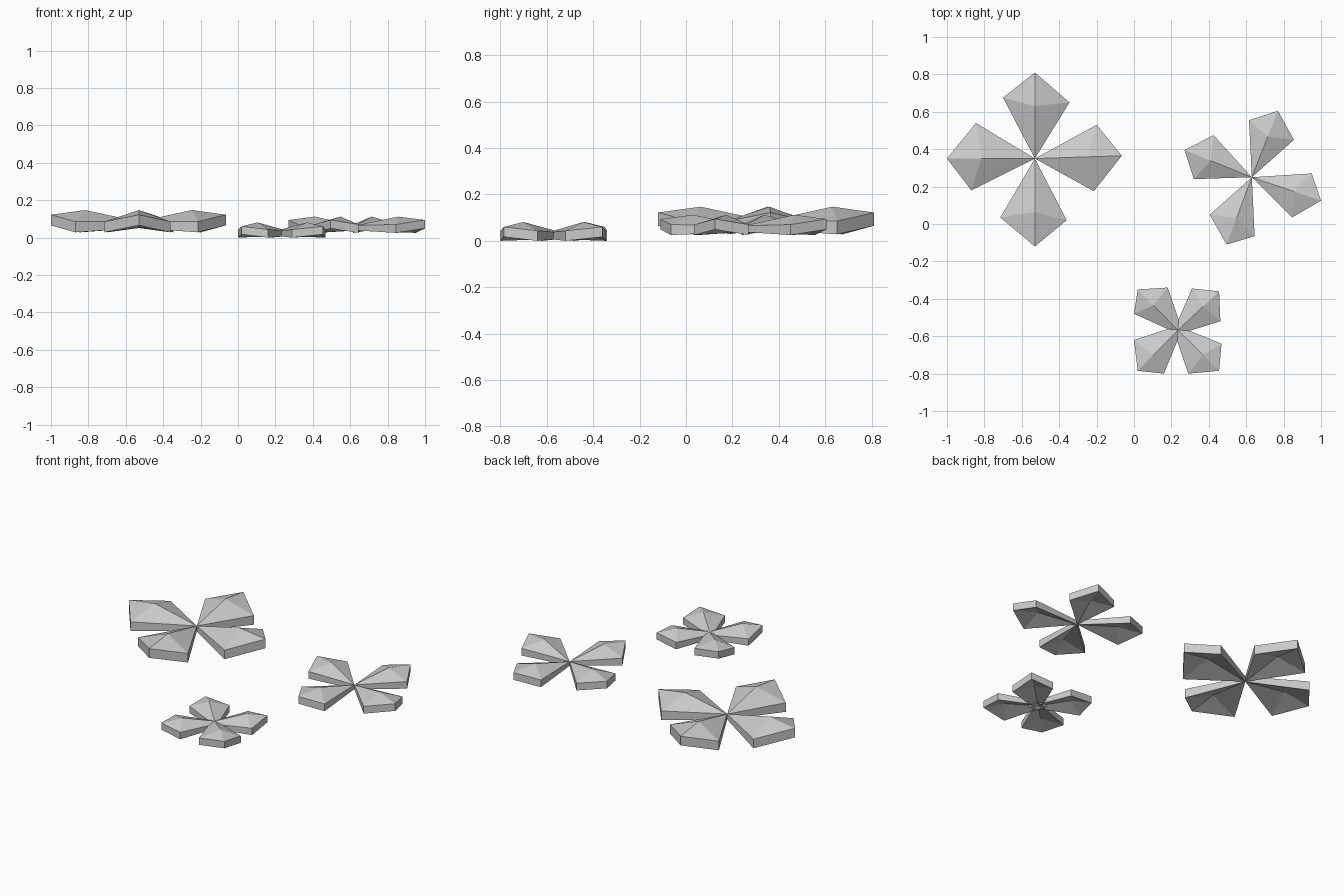
import bpy, bmesh
from mathutils import Vector

if "Cube" in bpy.data.objects:
    bpy.data.objects.remove(bpy.data.objects["Cube"])


def petal(name, centre, outline, z, thick, overlap):
    """Folded kite petal: base at the centre, two side corners, tip and a raised peak."""
    z_base, z_corner, z_peak, z_tip = z
    c = Vector(centre)
    a, tip, b = (Vector(p) for p in outline)
    out = tip - c
    base = c - out.normalized() * overlap
    peak = c + out * 0.61
    layout = [(base, z_base), (a, z_corner), (tip, z_tip), (b, z_corner), (peak, z_peak)]

    bm = bmesh.new()
    top = [bm.verts.new((p.x, p.y, h)) for p, h in layout]
    low = [bm.verts.new((p.x, p.y, h - thick * (0.6 if i == 0 else 1)))
           for i, (p, h) in enumerate(layout)]
    for i in range(4):
        j = (i + 1) % 4
        bm.faces.new((top[i], top[j], top[4]))
        bm.faces.new((low[j], low[i], low[4]))
        bm.faces.new((top[j], top[i], low[i], low[j]))
    bmesh.ops.recalc_face_normals(bm, faces=bm.faces)
    mesh = bpy.data.meshes.new(name)
    bm.to_mesh(mesh)
    bm.free()
    bpy.context.collection.objects.link(bpy.data.objects.new(name, mesh))


def flower(name, centre, z, thick, overlap, outlines):
    for i, outline in enumerate(outlines):
        petal(f"{name}_petal_{i + 1}", centre, outline, z, thick, overlap)


# Large flower
flower("large_flower", (-0.53, 0.35), (0.085, 0.085, 0.147, 0.122), 0.057, 0.0, [
    ((-0.70, 0.675), (-0.53, 0.81), (-0.345, 0.65)),
    ((-0.20, 0.53), (-0.065, 0.365), (-0.215, 0.175)),
    ((-0.36, 0.02), (-0.53, -0.12), (-0.715, 0.035)),
    ((-0.87, 0.18), (-1.0, 0.35), (-0.845, 0.54)),
])

# Medium flower
flower("medium_flower", (0.63, 0.25), (0.065, 0.07, 0.112, 0.094), 0.045, 0.0, [
    ((0.615, 0.555), (0.77, 0.605), (0.855, 0.45)),
    ((0.95, 0.27), (1.0, 0.125), (0.845, 0.035)),
    ((0.645, -0.065), (0.495, -0.11), (0.405, 0.05)),
    ((0.32, 0.24), (0.27, 0.395), (0.425, 0.475)),
])

# Small flower, petals overlapping at the middle
flower("small_flower", (0.235, -0.567), (0.035, 0.043, 0.081, 0.06), 0.043, 0.05, [
    ((0.0, -0.48), (0.02, -0.35), (0.18, -0.34)),
    ((0.31, -0.345), (0.455, -0.36), (0.462, -0.52)),
    ((0.468, -0.64), (0.455, -0.785), (0.29, -0.80)),
    ((0.16, -0.80), (0.02, -0.785), (0.0, -0.62)),
])
